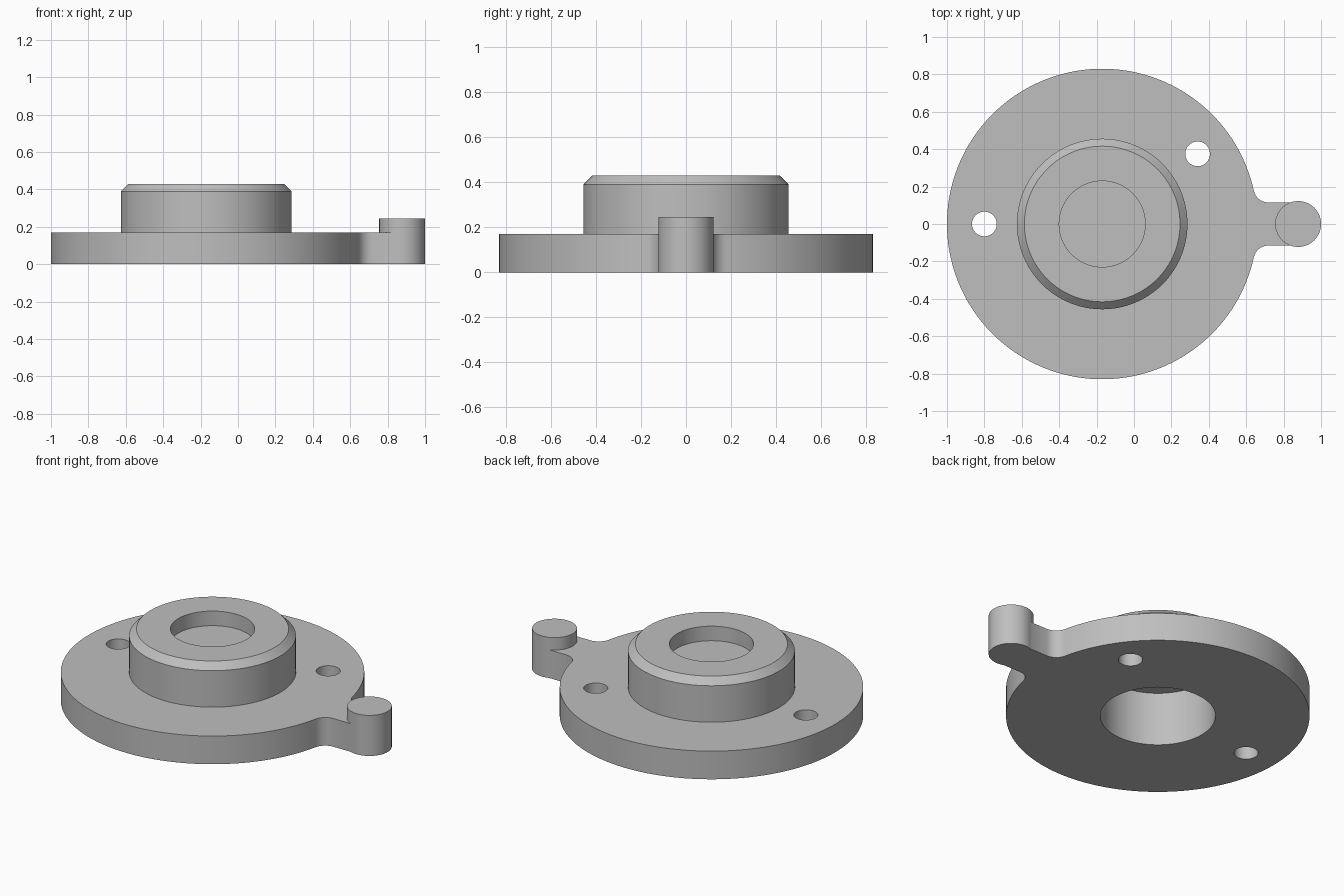
import bpy, bmesh
from math import atan2, cos, sin, sqrt, pi

cube = bpy.data.objects.get("Cube")
if cube:
    bpy.data.objects.remove(cube, do_unlink=True)

CX, R = -0.17, 0.83           # flange centre and radius
PIN_X, PIN_R = 0.8775, 0.1225
NECK, FILLET = 0.115, 0.08    # neck half width and its root fillet
THICK, TOP = 0.17, 0.43

grey = bpy.data.materials.new("plain grey")
grey.use_nodes = True
grey.diffuse_color = (0.52, 0.52, 0.52, 1)
grey.node_tree.nodes["Principled BSDF"].inputs["Base Color"].default_value = grey.diffuse_color


def arc(cx, cy, r, a, b, n):
    """Points along an arc from angle a to angle b."""
    return [(cx + r * cos(a + (b - a) * i / n), cy + r * sin(a + (b - a) * i / n))
            for i in range(n + 1)]


def finish(name, bm):
    bmesh.ops.recalc_face_normals(bm, faces=bm.faces)
    mesh = bpy.data.meshes.new(name)
    bm.to_mesh(mesh)
    bm.free()
    mesh.materials.append(grey)
    ob = bpy.data.objects.new(name, mesh)
    bpy.context.collection.objects.link(ob)
    return ob


def extrude(name, outline, z0, z1):
    bm = bmesh.new()
    face = bm.faces.new([bm.verts.new((x, y, z0)) for x, y in outline])
    side = bmesh.ops.extrude_face_region(bm, geom=[face])["geom"]
    bmesh.ops.translate(bm, vec=(0, 0, z1 - z0),
                        verts=[v for v in side if isinstance(v, bmesh.types.BMVert)])
    return finish(name, bm)


def cylinder(name, x, y, r, z0, z1, n=96):
    return extrude(name, arc(x, y, r, 0, 2 * pi, n)[:-1], z0, z1)


def combine(target, other, operation):
    """Apply a boolean and discard the helper."""
    mod = target.modifiers.new(operation.lower(), "BOOLEAN")
    mod.operation, mod.object, mod.solver = operation, other, "EXACT"
    bpy.context.view_layer.objects.active = target
    bpy.ops.object.modifier_apply(modifier=mod.name)
    bpy.data.objects.remove(other, do_unlink=True)


# Round flange with a filleted neck running out to the pin
fy = NECK + FILLET
fx = CX + sqrt((R + FILLET) ** 2 - fy ** 2)
tangent = atan2(fy, fx - CX)
upper = [(PIN_X, NECK)] + arc(fx, fy, FILLET, -pi / 2, tangent - pi, 12)
rim = arc(CX, 0, R, tangent, 2 * pi - tangent, 144)[1:-1]
lower = [(x, -y) for x, y in reversed(upper)]
body = extrude("flanged_hub", upper + rim + lower, 0, THICK)

# Raised hub with a chamfered top edge
hub = cylinder("hub", CX, 0, 0.456, 0.05, TOP, 128)
bm = bmesh.new()
bm.from_mesh(hub.data)
edges = [e for e in bm.edges if all(v.co.z > TOP - 0.001 for v in e.verts)]
bmesh.ops.bevel(bm, geom=edges, offset=0.04, segments=1, affect="EDGES")
bm.to_mesh(hub.data)
bm.free()
combine(body, hub, "UNION")

# Locating pin at the end of the neck
combine(body, cylinder("pin", PIN_X, 0, PIN_R, 0, 0.245), "UNION")

# Underside bore, top recess and two through holes
for x, y, r, z0, z1 in ((CX, 0, 0.315, -0.1, 0.325), (CX, 0, 0.23, 0.342, 0.6),
                        (-0.8, 0, 0.066, -0.1, 0.4), (0.34, 0.375, 0.066, -0.1, 0.4)):
    combine(body, cylinder("cutter", x, y, r, z0, z1), "DIFFERENCE")

# Smooth round walls, crisp edges
bpy.ops.object.select_all(action="DESELECT")
body.select_set(True)
bpy.context.view_layer.objects.active = body
bpy.ops.object.shade_smooth_by_angle(angle=pi / 6)
